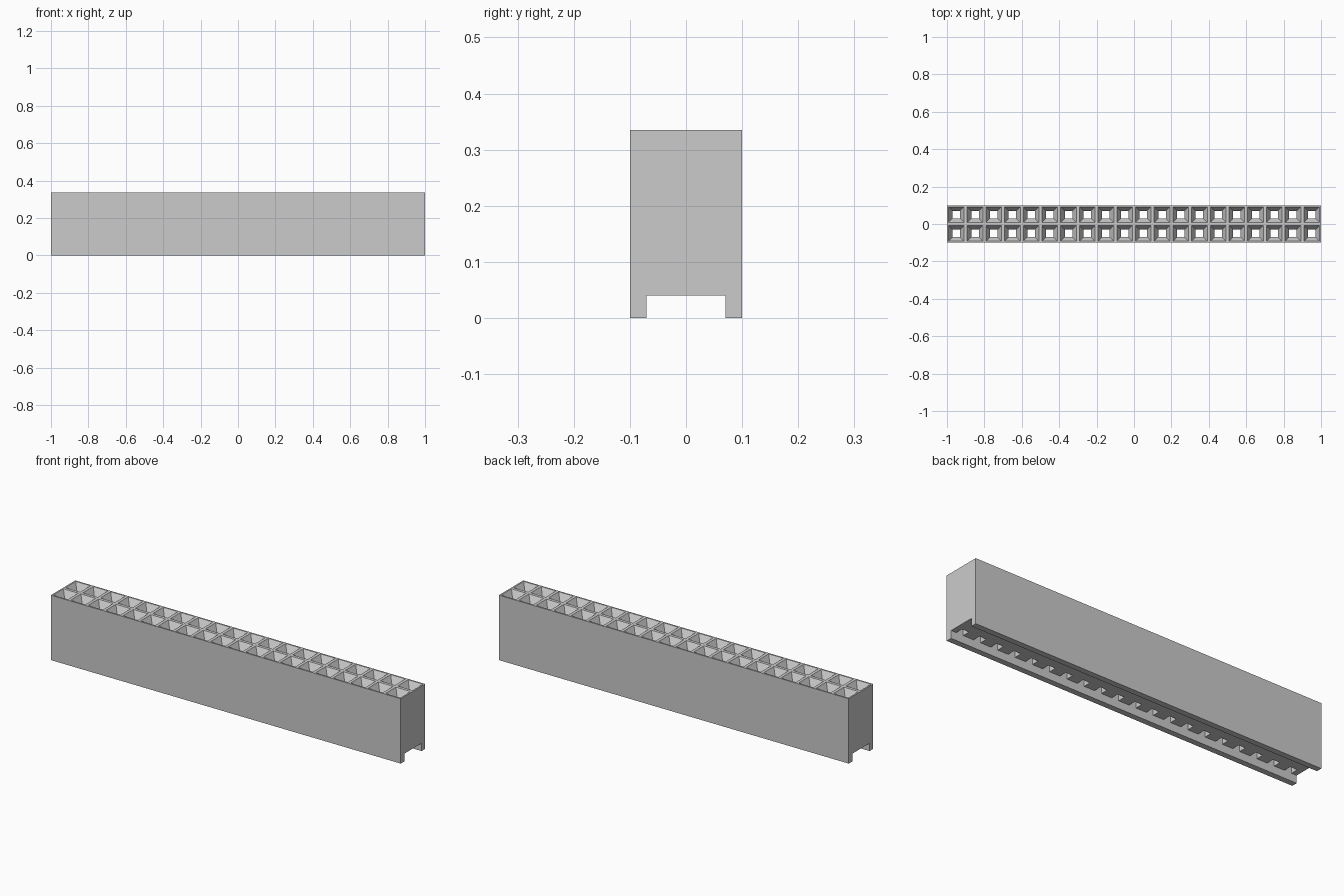
import bpy
import bmesh

cube = bpy.data.objects.get("Cube")
if cube:
    bpy.data.objects.remove(cube, do_unlink=True)

COLUMNS, PITCH = 20, 0.1
HALF_X, HALF_Y, TOP = 1.0, 0.1, 0.335
CHANNEL_Y, CHANNEL_Z = 0.07, 0.04
MOUTH, THROAT, FUNNEL = 0.042, 0.02, 0.035

grey = bpy.data.materials.new("grey plastic")
grey.use_nodes = True
colour = (0.6, 0.6, 0.6, 1)
grey.diffuse_color = colour
grey.node_tree.nodes["Principled BSDF"].inputs["Base Color"].default_value = colour

bm = bmesh.new()


def rectangle(x0, x1, y0, y1, z):
    return [bm.verts.new((x, y, z)) for x, y in ((x0, y0), (x1, y0), (x1, y1), (x0, y1))]


def square(x, y, r, z):
    return rectangle(x - r, x + r, y - r, y + r, z)


def bridge(a, b):
    for i in range(4):
        j = (i + 1) % 4
        bm.faces.new((a[i], a[j], b[j], b[i]))


# Pin sockets: rim, funnel, straight shaft and channel ceiling
for col in range(COLUMNS):
    x = -HALF_X + PITCH * (col + 0.5)
    for side in (-1, 1):
        y = side * PITCH / 2
        y0, y1 = sorted((0, side * CHANNEL_Y))
        loops = [
            square(x, y, PITCH / 2, TOP),
            square(x, y, MOUTH, TOP),
            square(x, y, THROAT, TOP - FUNNEL),
            square(x, y, THROAT, CHANNEL_Z),
            rectangle(x - PITCH / 2, x + PITCH / 2, y0, y1, CHANNEL_Z),
        ]
        for a, b in zip(loops, loops[1:]):
            bridge(a, b)

# Outer walls, bottom rails and channel sides follow the end profile
half = [(HALF_Y, TOP), (HALF_Y, 0), (CHANNEL_Y, 0), (CHANNEL_Y, CHANNEL_Z)]
profile = half + [(-y, z) for y, z in reversed(half)]
left, right = ([bm.verts.new((x, y, z)) for y, z in profile] for x in (HALF_X, -HALF_X))
bm.faces.new(left)
bm.faces.new(right[::-1])
for i in range(len(profile) - 1):
    if i != len(half) - 1:
        bm.faces.new((left[i], right[i], right[i + 1], left[i + 1]))

# Weld the cells, and let the walls share the vertices along the rims
bmesh.ops.remove_doubles(bm, verts=bm.verts, dist=0.0001)
for y, z in profile:
    line = [v for v in bm.verts if abs(v.co.y - y) < 0.001 and abs(v.co.z - z) < 0.001]
    line.sort(key=lambda v: v.co.x)
    long_edge = bm.edges.get((line[0], line[-1]))
    if len(line) > 2 and long_edge:
        for v in line[1:-1]:
            near = long_edge.verts[0] if long_edge.verts[0].co.x < long_edge.verts[1].co.x else long_edge.verts[1]
            far = long_edge.other_vert(near)
            fac = (v.co.x - near.co.x) / (far.co.x - near.co.x)
            new_edge, new_vert = bmesh.utils.edge_split(long_edge, near, fac)
            long_edge = bm.edges.get((new_vert, far))
bmesh.ops.remove_doubles(bm, verts=bm.verts, dist=0.0001)
bmesh.ops.recalc_face_normals(bm, faces=bm.faces)

mesh = bpy.data.meshes.new("socket_housing")
bm.to_mesh(mesh)
bm.free()
mesh.materials.append(grey)
housing = bpy.data.objects.new("socket_housing", mesh)
bpy.context.collection.objects.link(housing)
